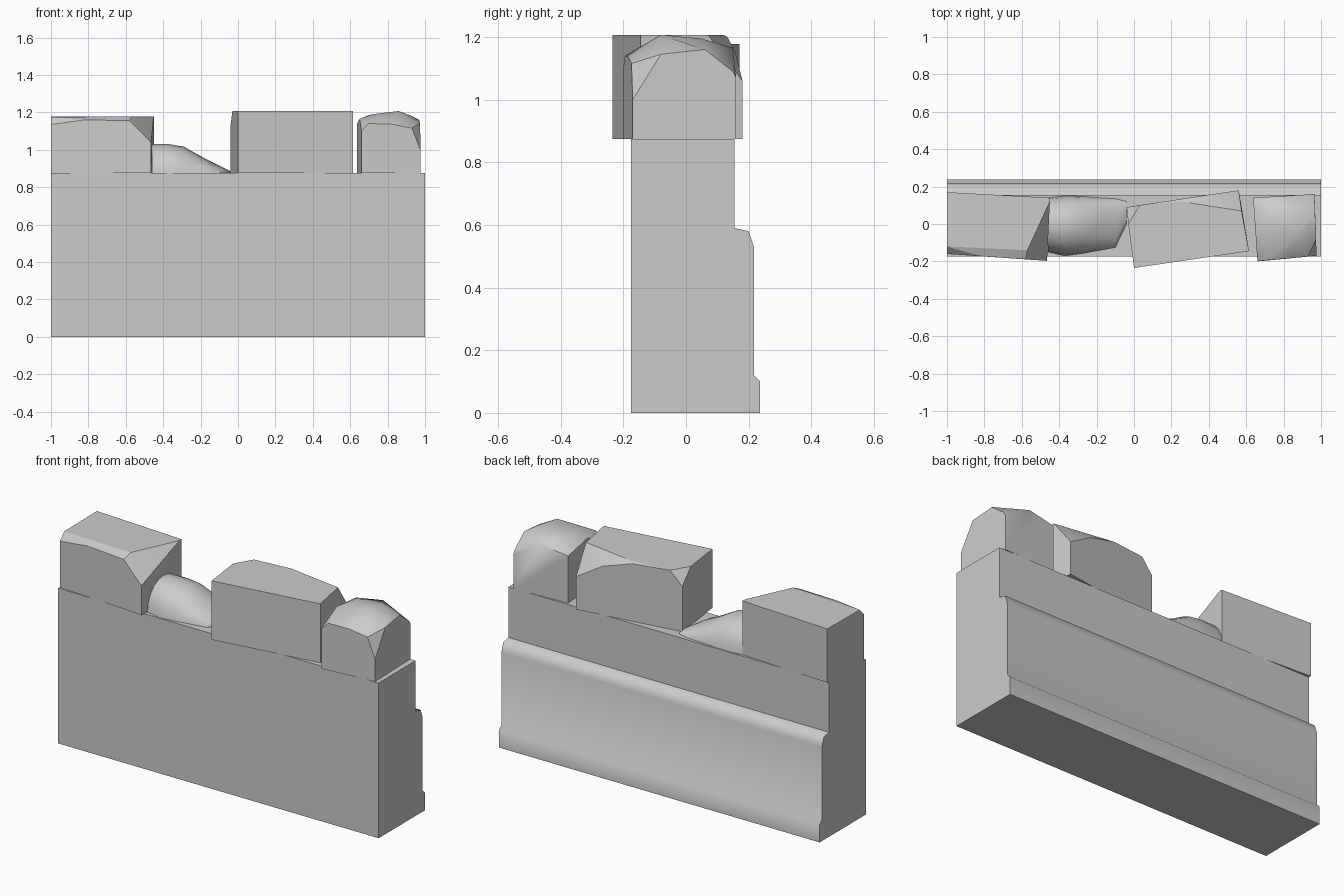
import bpy, bmesh
from math import sin, cos, pi, radians

cube = bpy.data.objects.get("Cube")
if cube:
    bpy.data.objects.remove(cube, do_unlink=True)

stone = bpy.data.materials.new("grey_stone")
stone.use_nodes = True
GREY = (0.6, 0.6, 0.6, 1)
stone.diffuse_color = GREY
stone.node_tree.nodes["Principled BSDF"].inputs["Base Color"].default_value = GREY

LEDGE = 0.875  # height of the flat top of the wall


def finish(name, bm, angle):
    """Turn a bmesh into a named, shaded stone object."""
    bmesh.ops.recalc_face_normals(bm, faces=bm.faces[:])
    mesh = bpy.data.meshes.new(name)
    bm.to_mesh(mesh)
    bm.free()
    mesh.materials.append(stone)
    obj = bpy.data.objects.new(name, mesh)
    bpy.context.collection.objects.link(obj)
    bpy.ops.object.select_all(action="DESELECT")
    obj.select_set(True)
    bpy.context.view_layer.objects.active = obj
    bpy.ops.object.shade_smooth_by_angle(angle=radians(angle))


def loft(name, rings, angle):
    """Skin equal-length rings of points and cap both ends."""
    bm = bmesh.new()
    loops = [[bm.verts.new(p) for p in ring] for ring in rings]
    for a, b in zip(loops, loops[1:]):
        for i in range(len(a)):
            j = (i + 1) % len(a)
            bm.faces.new((a[i], a[j], b[j], b[i]))
    bm.faces.new(loops[0])
    bm.faces.new(loops[-1])
    finish(name, bm, angle)


def hewn_block(name, footprint, top, angle=20):
    """Chipped block: footprint on the ledge, hulled with its top points."""
    bm = bmesh.new()
    for x, y in footprint:
        bm.verts.new((x, y, LEDGE))
    for p in top:
        bm.verts.new(p)
    bmesh.ops.convex_hull(bm, input=bm.verts[:])
    bmesh.ops.delete(bm, geom=[v for v in bm.verts if not v.link_faces], context="VERTS")
    bmesh.ops.dissolve_limit(bm, angle_limit=radians(3), verts=bm.verts[:], edges=bm.edges[:])
    finish(name, bm, angle)


# Wall with a plinth and a sloped moulding along the back
profile = [(-.175, 0), (-.175, LEDGE), (.155, LEDGE), (.155, .59), (.2, .58),
           (.217, .53), (.217, .12), (.237, .1), (.237, 0)]
loft("wall", [[(x, y, z) for y, z in profile] for x in (-1, 1)], 60)

# Long block at the end, chipped at its inner front corner
hewn_block("end_block",
           [(-1, -.16), (-.465, -.197), (-.45, .14), (-1, .17)],
           [(-1, -.16, 1.135), (-.82, -.172, 1.16), (-.58, -.189, 1.155),
            (-.465, -.197, 1.04), (-1, -.12, 1.175), (-.57, -.14, 1.178),
            (-.45, .12, 1.178), (-.45, .14, 1.178), (-1, .17, 1.178)])

# Tall turned block, chipped at both back corners
hewn_block("middle_block",
           [(0, -.235), (.615, -.145), (.56, .18), (-.04, .09)],
           [(0, -.235, 1.207), (.615, -.145, 1.207), (.575, .07, 1.207),
            (.56, .18, 1.06), (.41, .158, 1.15), (.24, .132, 1.2),
            (.25, .12, 1.207), (.03, .1, 1.207), (-.03, 0, 1.207), (-.04, .09, 1.13)])

# Small block with a domed top
hewn_block("domed_block",
           [(.66, -.2), (.975, -.17), (.965, .16), (.637, .14)],
           [(.66, -.2, 1.1), (.7, -.195, 1.14), (.82, -.185, 1.137),
            (.93, -.174, 1.115), (.975, -.17, 1.0), (.974, -.08, 1.145),
            (.968, .06, 1.16), (.965, .15, 1.09), (.965, .16, 1.07),
            (.65, -.05, 1.165), (.72, -.04, 1.19), (.86, -.08, 1.207),
            (.86, .05, 1.195), (.93, 0, 1.18), (.8, .15, 1.165),
            (.637, .14, 1.14), (.7, .05, 1.185)], 35)

# Slumped rubble between the blocks: x, front y, back y, height
sections = [(-.46, -.15, .14, .155), (-.37, -.17, .15, .155), (-.29, -.16, .148, .142),
            (-.18, -.14, .14, .08), (-.1, -.125, .135, .04), (-.04, 0, .12, .01)]
arch = [pi * i / 10 for i in range(11)]
loft("rubble",
     [[(x, (a + b) / 2 - (b - a) / 2 * cos(t), LEDGE + h * sin(t)) for t in arch]
      for x, a, b, h in sections], 50)
